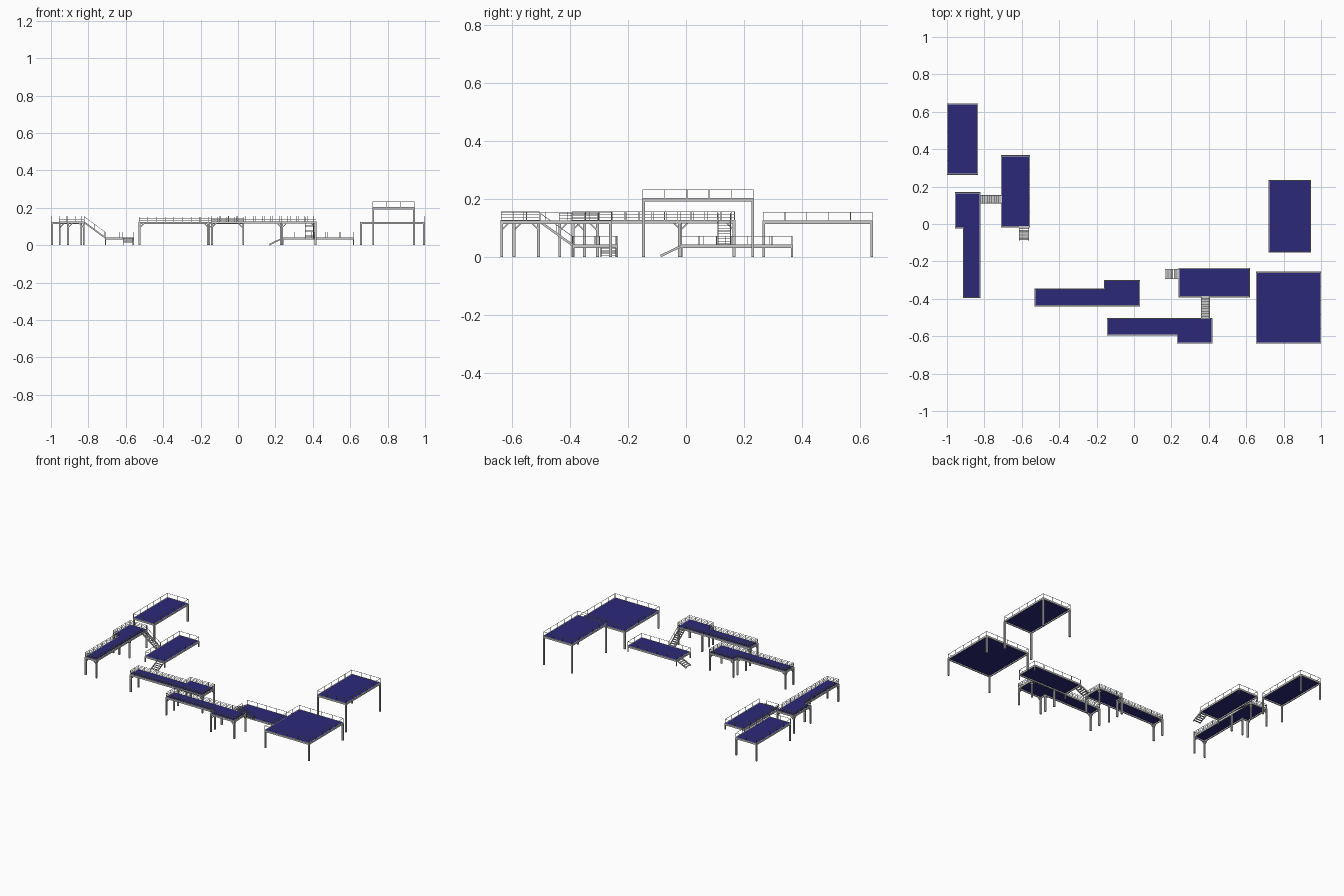
import bpy, bmesh, math
from mathutils import Vector, Matrix

if "Cube" in bpy.data.objects:
    bpy.data.objects.remove(bpy.data.objects["Cube"])

blue = bpy.data.materials.new("deck_blue")
blue.diffuse_color = (0.025, 0.022, 0.19, 1)
blue.use_nodes = True
blue.node_tree.nodes["Principled BSDF"].inputs["Base Color"].default_value = blue.diffuse_color


def finish(bm, name, mat=None):
    me = bpy.data.meshes.new(name)
    bmesh.ops.recalc_face_normals(bm, faces=bm.faces)
    bm.to_mesh(me)
    bm.free()
    ob = bpy.data.objects.new(name, me)
    bpy.context.collection.objects.link(ob)
    if mat:
        me.materials.append(mat)


def beam(bm, p, q, w, h=None):
    """Box beam between two points: w wide, h deep."""
    p, q = Vector(p), Vector(q)
    d = q - p
    if d.length < 1e-5:
        return
    z = d.normalized()
    side = Vector((0, 0, 1)).cross(z)
    side = side.normalized() if side.length > 1e-4 else Vector((1, 0, 0))
    up = z.cross(side)
    rot = Matrix((side, up, z)).transposed().to_4x4()
    m = Matrix.Translation((p + q) / 2) @ rot @ Matrix.Diagonal((w, h or w, d.length, 1))
    bmesh.ops.create_cube(bm, size=1, matrix=m)


def inset(poly, d):
    """Move a counter-clockwise right-angled outline inward."""
    out = []
    for i, p in enumerate(poly):
        p = Vector(p)
        a = (p - Vector(poly[i - 1])).normalized()
        b = (Vector(poly[(i + 1) % len(poly)]) - p).normalized()
        out.append(p + d * (Vector((-a.y, a.x)) + Vector((-b.y, b.x))))
    return out


def railing(bm, p, q, z, height, bars, spacing):
    n = max(1, round((q - p).length / spacing))
    for i in range(n + 1):
        c = p.lerp(q, i / n)
        beam(bm, (*c, z - 0.004), (*c, z + height), 0.0025)
    for k in range(bars):
        h = z + height * (k + 1) / bars - 0.001
        beam(bm, (*p, h), (*q, h), 0.0018)


def platform(name, poly, z, leg=0.01, height=0.03, bars=1, spacing=0.08,
             braces=False, gaps=(), extra_legs=()):
    # deck panel
    bm = bmesh.new()
    f = bm.faces.new([bm.verts.new((x, y, z - 0.003)) for x, y in inset(poly, 0.002)])
    ext = bmesh.ops.extrude_face_region(bm, geom=[f])
    bmesh.ops.translate(bm, vec=(0, 0, 0.003),
                        verts=[v for v in ext["geom"] if isinstance(v, bmesh.types.BMVert)])
    finish(bm, name + "_deck", blue)

    # rim beams, legs and knee braces
    bm = bmesh.new()
    line = inset(poly, 0.003)
    for i, p in enumerate(line):
        beam(bm, (*p, z - 0.0055), (*line[(i + 1) % len(line)], z - 0.0055), 0.006, 0.012)
    posts = inset(poly, leg / 2)
    n = len(posts)
    for i, p in enumerate(posts):
        beam(bm, (*p, 0), (*p, z - 0.004), leg)
        if braces:
            for o in (posts[i - 1], posts[(i + 1) % n]):
                if (o - p).length > 0.06:
                    e = p + (o - p).normalized() * 0.024
                    beam(bm, (*p, z - 0.034), (*e, z - 0.01), 0.005)
    for p in extra_legs:
        beam(bm, (*p, 0), (*p, z - 0.004), leg)
    finish(bm, name + "_frame")

    # railings, left open where stairs meet the deck
    bm = bmesh.new()
    for i, p in enumerate(line):
        q = line[(i + 1) % n]
        cut = [g for g in gaps if g[0] == i]
        if cut:
            d = (q - p).normalized()
            railing(bm, p, p + d * cut[0][1], z, height, bars, spacing)
            railing(bm, p + d * cut[0][2], q, z, height, bars, spacing)
        else:
            railing(bm, p, q, z, height, bars, spacing)
    finish(bm, name + "_railing")


def stairs(name, top, bottom, width, steps, depth, rail):
    """Straight flight with stringers, treads and optional handrails."""
    top, bottom = Vector(top), Vector(bottom)
    run = Vector((bottom.x - top.x, bottom.y - top.y, 0)).normalized()
    side = Vector((-run.y, run.x, 0))
    bm = bmesh.new()
    for s in (-1, 1):
        o = side * s * (width / 2 - 0.0015)
        beam(bm, top + o, bottom + o, 0.003, 0.008)
        if rail:
            up = Vector((0, 0, 0.03))
            beam(bm, top + o + up, bottom + o + up, 0.002)
            for t in (0.02, 0.5, 0.98):
                c = top.lerp(bottom, t) + o
                beam(bm, c, c + up, 0.0022)
    for i in range(steps):
        c = top.lerp(bottom, (i + 0.5) / steps)
        beam(bm, c - side * width / 2, c + side * width / 2, depth, 0.002)
    finish(bm, name)


def rect(x0, x1, y0, y1):
    return [(x0, y0), (x1, y0), (x1, y1), (x0, y1)]


Z, LOW = 0.125, 0.042
# plain raised platforms
platform("back_left_platform", rect(-1, -0.833, 0.263, 0.645), Z)
platform("front_right_platform", rect(0.652, 1, -0.64, -0.255), Z)
platform("tall_right_platform", rect(0.718, 0.946, -0.152, 0.235), 0.203)

# low platforms
platform("left_low_platform", rect(-0.712, -0.556, -0.018, 0.368), LOW, leg=0.006,
         gaps=[(0, 0.092, 0.15), (3, 0.207, 0.26)])
platform("right_low_platform", rect(0.237, 0.62, -0.392, -0.235), LOW, leg=0.006,
         gaps=[(0, 0.12, 0.167), (3, 0.003, 0.06)])

# L-shaped walkways with three-bar railings
walk = dict(bars=3, spacing=0.045, braces=True)
platform("left_walkway", [(-0.958, -0.023), (-0.914, -0.023), (-0.914, -0.395), (-0.82, -0.395),
                          (-0.82, 0.17), (-0.958, 0.17)], Z + 0.002,
         gaps=[(3, 0.5, 0.55)], extra_legs=[(-0.825, -0.023)], **walk)
platform("middle_walkway", [(-0.532, -0.44), (0.033, -0.44), (0.033, -0.3), (-0.16, -0.3),
                            (-0.16, -0.345), (-0.532, -0.345)], Z,
         height=0.027, extra_legs=[(-0.16, -0.435)], **walk)
platform("front_walkway", [(-0.145, -0.597), (0.23, -0.597), (0.23, -0.64), (0.42, -0.64),
                           (0.42, -0.503), (-0.145, -0.503)], Z + 0.002,
         gaps=[(4, 0.012, 0.06)], extra_legs=[(0.23, -0.508)], **walk)

# flights between levels, then short flights to the ground
stairs("left_upper_stairs", (-0.82, 0.132, 0.121), (-0.71, 0.132, 0.04), 0.046, 9, 0.012, True)
stairs("right_upper_stairs", (0.382, -0.503, 0.121), (0.382, -0.39, 0.04), 0.046, 9, 0.012, True)
stairs("left_ground_stairs", (-0.588, -0.015, 0.038), (-0.588, -0.088, 0.003), 0.055, 5, 0.01, False)
stairs("right_ground_stairs", (0.24, -0.267, 0.038), (0.167, -0.267, 0.003), 0.055, 5, 0.01, False)
